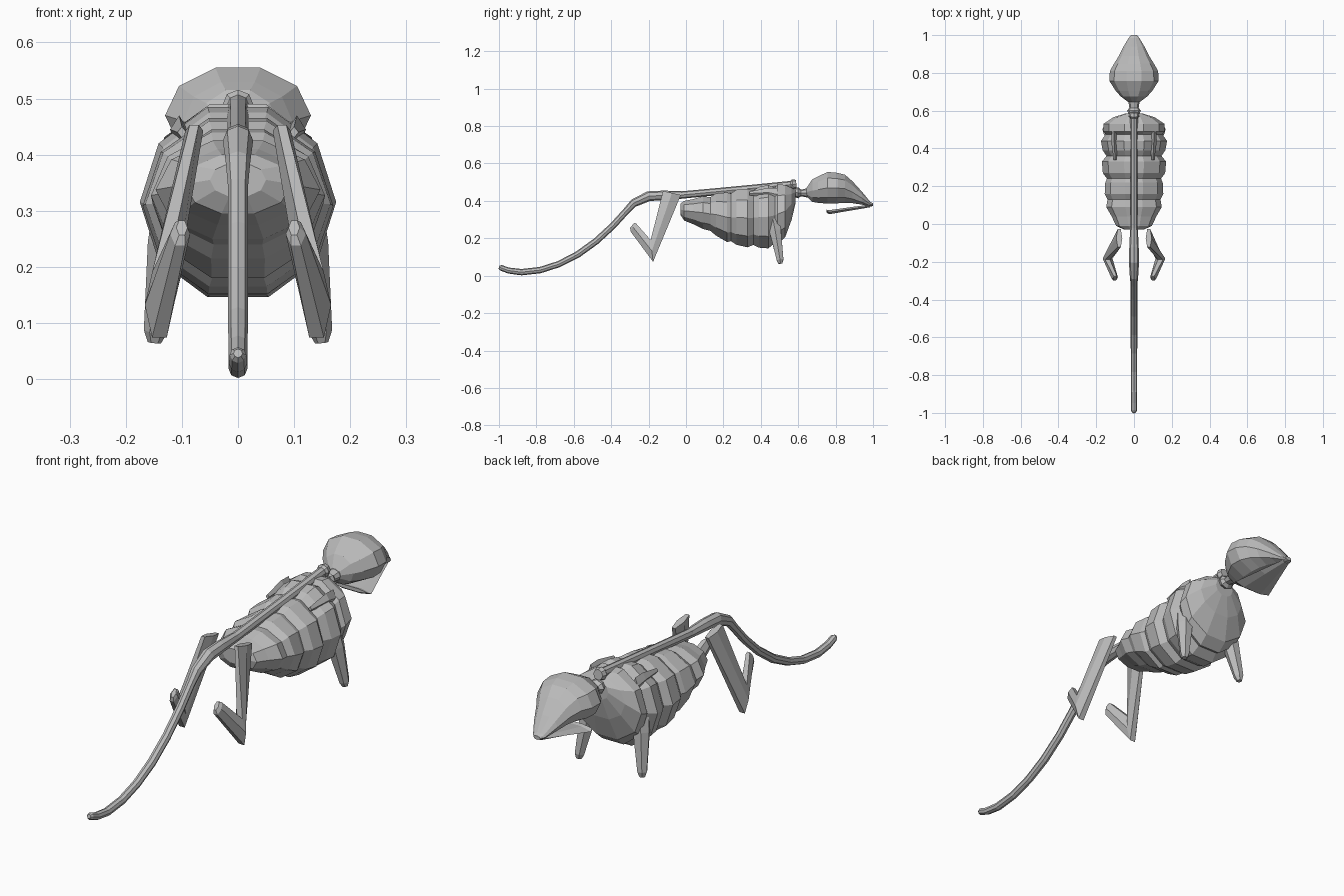
import bpy, bmesh
from math import sin, cos, pi
from mathutils import Vector

old = bpy.data.objects.get("Cube")
if old:
    bpy.data.objects.remove(old)

bone = bpy.data.materials.new("grey_bone")
bone.use_nodes = True
bone.diffuse_color = (0.5, 0.5, 0.5, 1)
bone.node_tree.nodes["Principled BSDF"].inputs["Base Color"].default_value = (0.5, 0.5, 0.5, 1)

X = Vector((1, 0, 0))
Z = Vector((0, 0, 1))


def loft(name, rings, sides):
    """Skin a row of polygons, each given as centre, side axis, up axis."""
    bm = bmesh.new()
    loops = []
    for c, u, v in rings:
        angles = [2 * pi * i / sides for i in range(sides)]
        loops.append([bm.verts.new(c + u * cos(a) + v * sin(a)) for a in angles])
    for a, b in zip(loops, loops[1:]):
        for i in range(sides):
            j = (i + 1) % sides
            bm.faces.new((a[i], a[j], b[j], b[i]))
    bm.faces.new(loops[0])
    bm.faces.new(loops[-1])
    bmesh.ops.recalc_face_normals(bm, faces=bm.faces)
    mesh = bpy.data.meshes.new(name)
    bm.to_mesh(mesh)
    bm.free()
    mesh.materials.append(bone)
    obj = bpy.data.objects.new(name, mesh)
    bpy.context.collection.objects.link(obj)
    return obj


def hull(name, sections, sides=10):
    """Upright sections along y: y, half width, bottom, top."""
    k = sin(2 * pi / 5) if sides == 10 else 1
    return loft(name, [(Vector((0, y, (lo + hi) / 2)), X * w, Z * (hi - lo) / 2 / k)
                       for y, w, lo, hi in sections], sides)


def tube(name, points, sides=8):
    """Tube through x, y, z, radius points, square to its path."""
    rings = []
    for i, (x, y, z, r) in enumerate(points):
        a, b = points[max(i - 1, 0)], points[min(i + 1, len(points) - 1)]
        t = Vector(b[:3]) - Vector(a[:3])
        v = t.cross(X).normalized()
        u = v.cross(t).normalized()
        rings.append((Vector((x, y, z)), u * r, v * r))
    return loft(name, rings, sides)


def both_sides(maker, name, data, sides):
    """Make a left part and its mirror twin."""
    for label, s in (("left", 1), ("right", -1)):
        maker(label + "_" + name, [(s * row[0], *row[1:]) for row in data], sides)


def blade(name, sections, sides):
    """Flat limb: x, half thickness, then its two edges in y and z."""
    loft(name, [(Vector((x, (ya + yb) / 2, (za + zb) / 2)), X * w,
                 Vector((0, yb - ya, zb - za)) / 2)
                for x, w, ya, za, yb, zb in sections], sides)


# Ribcage with stepped ribs and a domed chest
hull("ribcage", [
    (-.03, .05, .325, .385), (-.01, .095, .295, .4), (.04, .118, .275, .41),
    (.09, .147, .25, .425), (.13, .14, .24, .42), (.16, .155, .215, .44),
    (.22, .152, .18, .445), (.24, .143, .185, .44), (.27, .165, .165, .46),
    (.33, .17, .152, .465), (.36, .146, .165, .455), (.39, .166, .15, .475),
    (.44, .175, .146, .485), (.475, .15, .175, .47), (.49, .162, .17, .49),
    (.53, .162, .205, .485), (.565, .11, .3, .47), (.585, .045, .385, .46)])

# Backbone with a small knob at the neck end
tube("spine", [(0, -.04, .43, .02), (0, .15, .448, .019), (0, .35, .467, .019),
               (0, .56, .487, .02), (0, .57, .488, .028), (0, .59, .49, .022)])

# Hips flowing into the drooping tail
tube("tail", [(0, -.02, .432, .02), (0, -.12, .43, .025), (0, -.2, .425, .027),
              (0, -.28, .388, .022), (0, -.32, .345, .018), (0, -.39, .268, .018),
              (0, -.48, .185, .018), (0, -.58, .113, .018), (0, -.68, .062, .017),
              (0, -.78, .03, .017), (0, -.88, .019, .017), (0, -.95, .028, .016),
              (0, -.99, .043, .015), (0, -1, .046, .008)])

# Neck joint
hull("neck", [(.585, .03, .42, .47), (.6, .036, .413, .473), (.615, .025, .425, .46),
              (.65, .03, .418, .468)], 8)

# Skull narrowing to the snout, with a flat jaw below
hull("skull", [(.645, .03, .425, .47), (.675, .07, .395, .515), (.705, .097, .39, .53),
               (.757, .13, .385, .555), (.81, .128, .387, .55), (.85, .105, .39, .54),
               (.89, .08, .388, .505), (.94, .055, .38, .45), (.985, .028, .37, .395),
               (1, .015, .372, .388)])
hull("jaw", [(.75, .085, .338, .355), (.765, .09, .327, .352), (.88, .052, .347, .368),
             (.985, .018, .365, .381)], 6)

# Shoulder blades on the ribs
both_sides(blade, "shoulder_blade", [(.1, .008, .34, .43, .34, .45),
                                     (.105, .016, .44, .42, .44, .47),
                                     (.105, .012, .49, .4, .49, .468)], 4)

# Front legs
both_sides(tube, "front_leg", [(.105, .45, .38, .035), (.125, .477, .24, .036),
                               (.147, .503, .085, .021), (.149, .505, .065, .012)], 6)

# Hind legs folding back at the ankle
both_sides(blade, "hind_leg", [(.078, .016, -.13, .455, -.02, .43),
                               (.14, .026, -.19, .2, -.175, .065),
                               (.103, .018, -.265, .283, -.3, .235),
                               (.1, .01, -.275, .285, -.3, .255)], 6)
